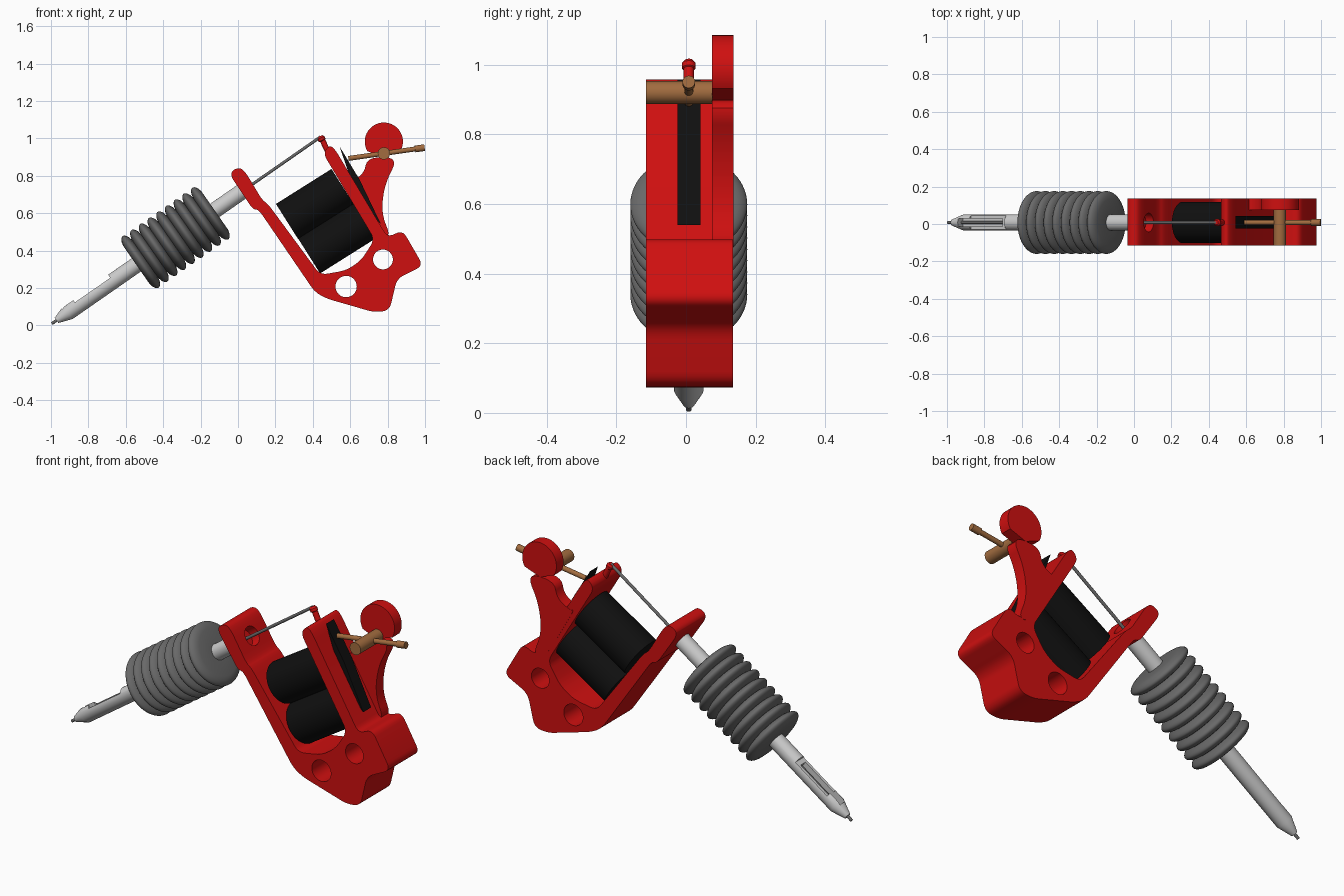
import bpy
import bmesh
from math import sin, cos, pi, radians
from mathutils import Vector

default_cube = bpy.data.objects.get("Cube")
if default_cube:
    bpy.data.objects.remove(default_cube, do_unlink=True)


def material(name, *rgb):
    mat = bpy.data.materials.new(name)
    mat.use_nodes = True
    mat.diffuse_color = (*rgb, 1)
    mat.node_tree.nodes["Principled BSDF"].inputs["Base Color"].default_value = (*rgb, 1)
    return mat


red = material("red paint", 0.62, 0.005, 0.005)
black = material("black", 0.005, 0.005, 0.005)
rubber = material("grey rubber", 0.14, 0.14, 0.14)
steel = material("light steel", 0.6, 0.6, 0.6)
brass = material("brass", 0.36, 0.15, 0.05)

MID = 0.008  # depth of the centre line


def finish(name, bm, mat, angle=35):
    bmesh.ops.recalc_face_normals(bm, faces=bm.faces)
    mesh = bpy.data.meshes.new(name)
    bm.to_mesh(mesh)
    bm.free()
    obj = bpy.data.objects.new(name, mesh)
    bpy.context.collection.objects.link(obj)
    mesh.materials.append(mat)
    smooth(obj, angle)
    return obj


def smooth(obj, angle=35):
    bpy.ops.object.select_all(action="DESELECT")
    obj.select_set(True)
    bpy.context.view_layer.objects.active = obj
    bpy.ops.object.shade_smooth_by_angle(angle=radians(angle))


def lathe(name, start, toward, profile, mat, sides=40):
    """Turn (distance, radius) pairs around the line from start toward a point."""
    start = Vector(start)
    axis = (Vector(toward) - start).normalized()
    side = axis.orthogonal().normalized()
    other = axis.cross(side)
    bm = bmesh.new()
    rings = []
    for dist, radius in profile:
        rings.append([bm.verts.new(start + axis * dist + radius * (
            side * cos(2 * pi * i / sides) + other * sin(2 * pi * i / sides)))
            for i in range(sides)])
    for low, high in zip(rings, rings[1:]):
        for i in range(sides):
            j = (i + 1) % sides
            bm.faces.new((low[i], low[j], high[j], high[i]))
    bm.faces.new(rings[0])
    bm.faces.new(rings[-1])
    return finish(name, bm, mat)


def rod(name, start, end, radius, mat, sides=32):
    length = (Vector(end) - Vector(start)).length
    return lathe(name, start, end, [(0, radius), (length, radius)], mat, sides)


def rounded(points, reach, steps=5):
    """Replace every corner with a short curve."""
    result = []
    pts = [Vector(p) for p in points]
    for i, p in enumerate(pts):
        ends = []
        for q in (pts[i - 1], pts[(i + 1) % len(pts)]):
            span = q - p
            ends.append(p + span.normalized() * min(reach, span.length * 0.48))
        for s in range(steps + 1):
            t = s / steps
            result.append(ends[0] * (1 - t) ** 2 + p * 2 * t * (1 - t) + ends[1] * t * t)
    return result


def plate(name, outline, front, back, mat):
    bm = bmesh.new()
    near = [bm.verts.new((p[0], front, p[1])) for p in outline]
    far = [bm.verts.new((p[0], back, p[1])) for p in outline]
    bm.faces.new(near)
    bm.faces.new(far)
    for i in range(len(near)):
        j = (i + 1) % len(near)
        bm.faces.new((near[i], near[j], far[j], far[i]))
    return finish(name, bm, mat)


def cut(obj, cutters):
    for cutter in cutters:
        cutter.hide_render = True
        mod = obj.modifiers.new("cut", "BOOLEAN")
        mod.operation = "DIFFERENCE"
        mod.solver = "EXACT"
        mod.object = cutter
        bpy.context.view_layer.objects.active = obj
        bpy.ops.object.modifier_apply(modifier=mod.name)
        bpy.data.objects.remove(cutter, do_unlink=True)
    smooth(obj)


# Main line shared by needle, tube and grip
tip = Vector((-0.995, MID, 0.01))
along = Vector((cos(radians(34.8)), 0, sin(radians(34.8))))
above = Vector((-along.z, 0, along.x))


def on_line(t, lift=0):
    return tip + along * t + above * lift


# Frame: clamp arm, base and upright bar in one outline
FRONT, BACK = -0.115, 0.135
frame_outline = [
    (-0.04, 0.8), (-0.03, 0.83), (0.01, 0.845), (0.04, 0.82), (0.13, 0.67), (0.16, 0.65),
    (0.44, 0.27), (0.58, 0.295), (0.66, 0.35), (0.73, 0.46), (0.455, 0.92), (0.49, 0.965),
    (0.52, 0.94), (0.8, 0.47), (0.88, 0.51), (0.99, 0.32), (0.85, 0.25), (0.81, 0.08),
    (0.73, 0.07), (0.47, 0.145), (0.41, 0.18), (0.11, 0.62), (0.08, 0.62)]
frame = plate("frame", rounded(frame_outline, 0.04), FRONT, BACK, red)
cutters = [rod("hole_cutter", (x, -1, z), (x, 1, z), r, red, 48)
           for x, z, r in ((0.578, 0.208, 0.057), (0.775, 0.353, 0.053))]
cutters.append(rod("clamp_cutter", on_line(1.255), on_line(1.45), 0.05, red, 48))
cut(frame, cutters)

# Rounded flag rising behind the bar
flag_outline = [(0.78 + 0.102 * cos(radians(a)), 0.983 + 0.102 * sin(radians(a)))
                for a in range(-30, 211, 8)]
flag_outline += rounded([(0.69, 0.9), (0.675, 0.81), (0.59, 0.765), (0.57, 0.78), (0.74, 0.48),
                         (0.82, 0.47), (0.765, 0.6), (0.785, 0.76), (0.86, 0.9)], 0.09)
plate("flag", flag_outline, 0.075, BACK + 0.001, red)

# Pair of coils
coil_run = Vector((0.297, 0, 0.187))
for label, x, z in (("upper", 0.262, 0.556), ("lower", 0.38, 0.372)):
    base = Vector((x, MID, z))
    rod(label + "_coil", base, base + coil_run, 0.111, black, 48)

# Spring strip leaning off the bar
plate("spring", [(0.543, 0.957), (0.65, 0.78), (0.765, 0.54), (0.72, 0.585), (0.6, 0.79)],
      -0.025, 0.042, black)

# Needle rod and the pin that holds it
rod("needle_rod", on_line(0), on_line(1.75), 0.008, rubber, 16)
rod("pin_stem", (0.485, MID, 0.92), (0.447, MID, 1.0), 0.015, red)
lathe("pin_head", (0.452, MID, 0.985), (0.438, MID, 1.015),
      [(0, 0.013), (0.006, 0.02), (0.02, 0.02), (0.03, 0.012)], red)

# Steel tube with tapered tip and open notch
tube = lathe("tube", on_line(0), on_line(1),
             [(0.03, 0.017), (0.105, 0.043), (1.25, 0.043)], steel)


def notch(start, end, floor, half_width):
    corners = [on_line(start, floor), on_line(end, floor), on_line(end, 0.1), on_line(start, 0.1)]
    return plate("notch_cutter", [(c.x, c.z) for c in corners],
                 MID - half_width, MID + half_width, steel)


cut(tube, [notch(0.165, 0.396, 0.023, 0.1), notch(0.09, 0.37, -0.012, 0.021)])

# Ribbed grip: a row of rounded discs on a core
RIBS, GRIP_START, GRIP_END = 9, 0.55, 1.06
pitch = (GRIP_END - GRIP_START) / RIBS
grip_profile = [(GRIP_START, 0.05)]
for rib in range(RIBS):
    for step in range(13):
        share = step / 12
        radius = 0.125 + 0.043 * sin(pi * share) ** 0.6
        grip_profile.append((GRIP_START + pitch * (rib + share * 0.999), radius))
grip_profile.append((GRIP_END, 0.05))
lathe("grip", on_line(0), on_line(1), grip_profile, rubber, 64)

# Brass post with contact screw
rod("contact_post", (0.78, FRONT, 0.92), (0.78, 0.076, 0.92), 0.033, brass)
lathe("contact_screw", (0.59, MID, 0.893), (1.0, MID, 0.951),
      [(0, 0.013), (0.36, 0.013), (0.361, 0.018), (0.412, 0.018)], brass, 24)
